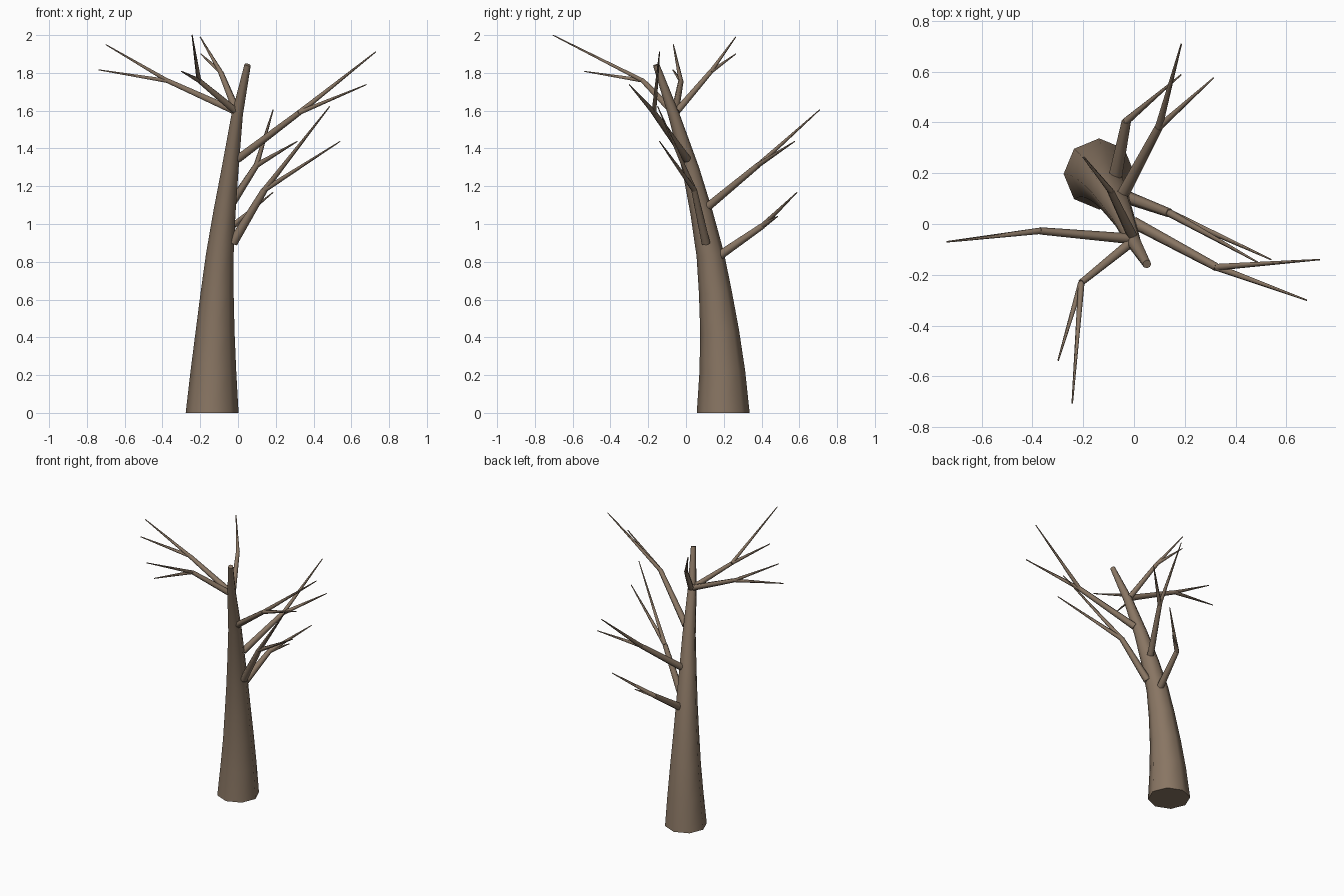
import bpy, bmesh, math
from mathutils import Vector

bark = bpy.data.materials.new("bark")
bark.diffuse_color = (0.25, 0.18, 0.125, 1)


def add_tube(bm, path, sides, flat_base=False):
    """Tapered tube through (point, radius) stations, with flat end caps."""
    pts = [Vector(p) for p, r in path]
    rings = []
    for i, (p, r) in enumerate(path):
        d = (pts[min(i + 1, len(pts) - 1)] - pts[max(i - 1, 0)]).normalized()
        if flat_base and i == 0:
            d = Vector((0, 0, 1))
        ref = Vector((1, 0, 0)) if abs(d.x) < 0.8 else Vector((0, 1, 0))
        u = (ref - d * ref.dot(d)).normalized()
        v = d.cross(u)
        rings.append([bm.verts.new(pts[i] + r * (u * math.cos(a) + v * math.sin(a)))
                      for a in (2 * math.pi * k / sides for k in range(sides))])
    for a, b in zip(rings, rings[1:]):
        for k in range(sides):
            n = (k + 1) % sides
            bm.faces.new((a[k], a[n], b[n], b[k])).smooth = True
    bm.faces.new(rings[0][::-1])
    bm.faces.new(rings[-1])


def finish(bm, name):
    # sharp rims around the caps
    for e in bm.edges:
        e.smooth = all(f.smooth for f in e.link_faces)
    me = bpy.data.meshes.new(name)
    bm.to_mesh(me)
    bm.free()
    me.materials.append(bark)
    bpy.context.collection.objects.link(bpy.data.objects.new(name, me))


# Trunk: leaning, tapered, eight-sided
trunk = [
    ((-0.137, 0.197, 0.0), 0.140),
    ((-0.130, 0.192, 0.22), 0.121),
    ((-0.121, 0.178, 0.43), 0.103),
    ((-0.110, 0.155, 0.64), 0.087),
    ((-0.096, 0.128, 0.84), 0.073),
    ((-0.072, 0.082, 1.06), 0.059),
    ((-0.042, 0.025, 1.29), 0.045),
    ((-0.004, -0.065, 1.58), 0.030),
    ((0.051, -0.158, 1.843), 0.017),
]
bm = bmesh.new()
add_tube(bm, trunk, 8, True)
finish(bm, "trunk")

# Branches: base, elbow, two twig tips, base radius
branches = [
    ((-0.075, 0.180, 0.835), (-0.030, 0.405, 0.99),
     (0.185, 0.587, 1.167), (0.074, 0.485, 1.04), 0.027),
    ((-0.028, 0.105, 0.90), (0.140, 0.043, 1.18),
     (0.540, -0.140, 1.437), (0.485, -0.150, 1.622), 0.026),
    ((-0.042, 0.120, 1.095), (0.097, 0.380, 1.31),
     (0.186, 0.708, 1.605), (0.313, 0.575, 1.437), 0.025),
    ((0.000, 0.005, 1.345), (0.325, -0.170, 1.59),
     (0.730, -0.140, 1.912), (0.680, -0.300, 1.738), 0.024),
    ((-0.015, -0.075, 1.60), (-0.207, -0.230, 1.76),
     (-0.243, -0.705, 2.0), (-0.299, -0.538, 1.808), 0.021),
    ((-0.012, -0.058, 1.595), (-0.370, -0.027, 1.757),
     (-0.737, -0.070, 1.816), (-0.700, -0.067, 1.95), 0.021),
    ((-0.008, -0.045, 1.60), (-0.092, 0.130, 1.805),
     (-0.200, 0.263, 1.99), (-0.197, 0.263, 1.90), 0.021),
]
for i, (base, elbow, tip_a, tip_b, r) in enumerate(branches, 1):
    bm = bmesh.new()
    add_tube(bm, [(base, r), (elbow, r * 0.68)], 6)
    for tip in (tip_a, tip_b):
        add_tube(bm, [(elbow, r * 0.6), (tip, 0.003)], 6)
    finish(bm, f"branch_{i}")
